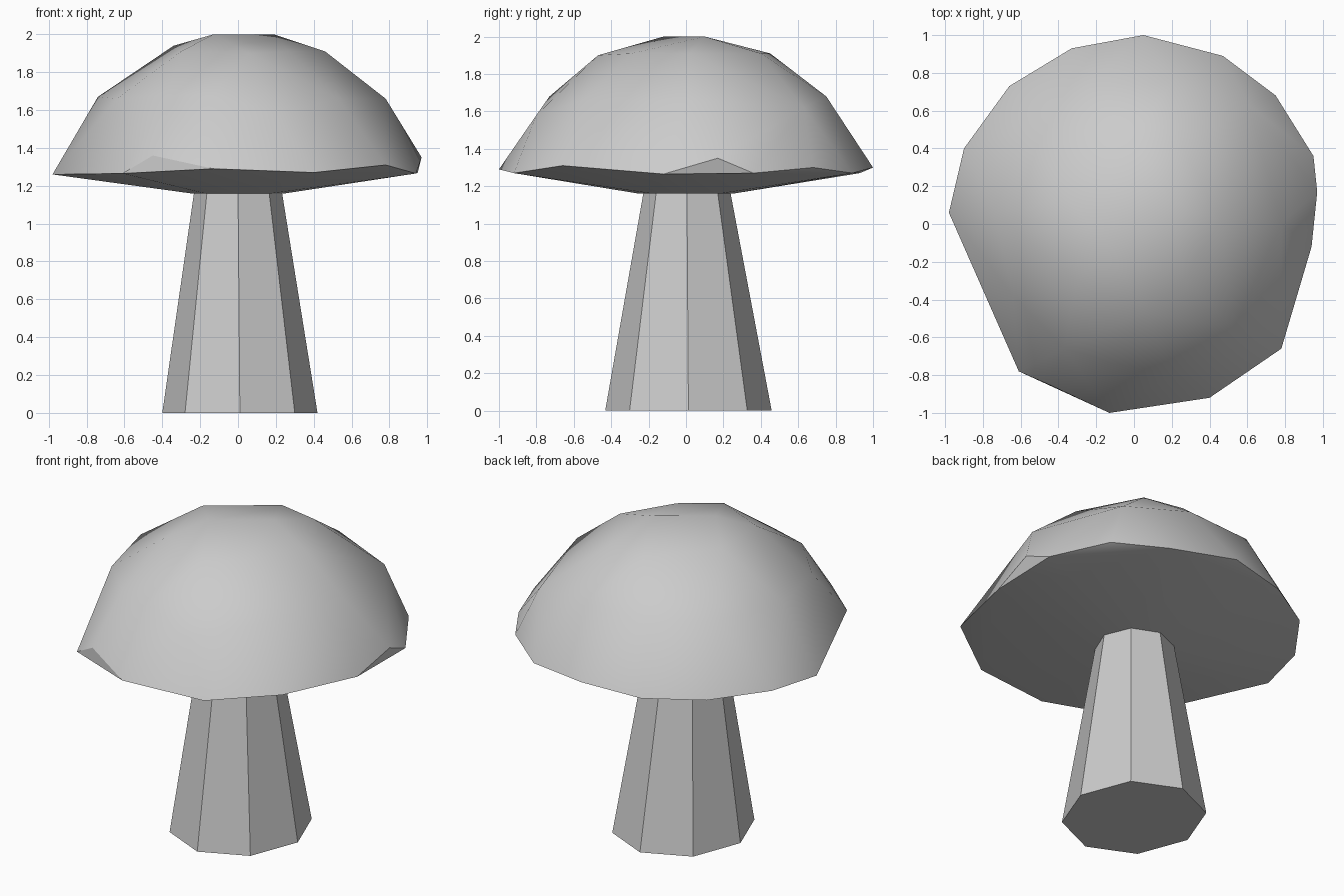
import bpy, bmesh, math

if "Cube" in bpy.data.objects:
    bpy.data.objects.remove(bpy.data.objects["Cube"])

grey = bpy.data.materials.new("plain grey")
grey.diffuse_color = (0.6, 0.6, 0.6, 1)
grey.use_nodes = True
grey.node_tree.nodes["Principled BSDF"].inputs["Base Color"].default_value = grey.diffuse_color


def finish(name, bm, angle):
    """Smooth shading with edges above the angle kept sharp."""
    bmesh.ops.recalc_face_normals(bm, faces=bm.faces)
    for f in bm.faces:
        f.smooth = True
    for e in bm.edges:
        e.smooth = len(e.link_faces) == 2 and e.calc_face_angle(0) < math.radians(angle)
    me = bpy.data.meshes.new(name)
    bm.to_mesh(me)
    bm.free()
    me.materials.append(grey)
    ob = bpy.data.objects.new(name, me)
    bpy.context.collection.objects.link(ob)
    return ob


def ring(cx, cy, rx, ry, z, n):
    return [(cx + rx * math.cos(2 * math.pi * i / n),
             cy + ry * math.sin(2 * math.pi * i / n), z) for i in range(n)]


# stem: tapered eight-sided prism
bm = bmesh.new()
low = [bm.verts.new(p) for p in ring(0.01, 0.013, 0.41, 0.445, 0, 8)]
top = [bm.verts.new(p) for p in ring(0.0, 0.005, 0.23, 0.23, 1.18, 8)]
bm.faces.new(low[::-1])
bm.faces.new(top)
for i in range(8):
    j = (i + 1) % 8
    bm.faces.new((low[i], low[j], top[j], top[i]))
finish("stem", bm, 20)

# cap: irregular faceted dome, hull of rim, shoulder and crown points
rim = [(-.98, .06, 1.26), (-.9, .4, 1.27), (-.66, .73, 1.27), (-.33, .93, 1.27),
       (.05, 1.0, 1.3), (.47, .89, 1.27), (.75, .68, 1.3), (.95, .36, 1.27),
       (.97, .17, 1.35), (.94, -.12, 1.265), (.78, -.66, 1.31), (.4, -.92, 1.27),
       (-.13, -1.0, 1.29), (-.45, -.85, 1.36), (-.61, -.78, 1.265)]
shoulder = [(-.74, .06, 1.67), (-.58, .5, 1.67), (-.25, .73, 1.67), (.2, .75, 1.68),
            (.61, .63, 1.62), (.78, 0, 1.66), (.53, -.55, 1.66), (.2, -.8, 1.58),
            (-.14, -.73, 1.68), (-.37, -.66, 1.68), (-.64, -.38, 1.66)]
crown = [(-.34, .12, 1.94), (0, .45, 1.91), (.26, .4, 1.91), (.46, .02, 1.91),
         (.27, -.29, 1.91), (.06, -.47, 1.9), (-.3, -.3, 1.91),
         (-.13, -.12, 2), (.19, .1, 2)]
under = ring(0, 0, 0.25, 0.25, 1.16, 8)
bm = bmesh.new()
for p in rim + shoulder + crown + under:
    bm.verts.new(p)
res = bmesh.ops.convex_hull(bm, input=bm.verts)
loose = [v for v in bm.verts if not v.link_faces]
bmesh.ops.delete(bm, geom=loose, context='VERTS')
finish("cap", bm, 30)
